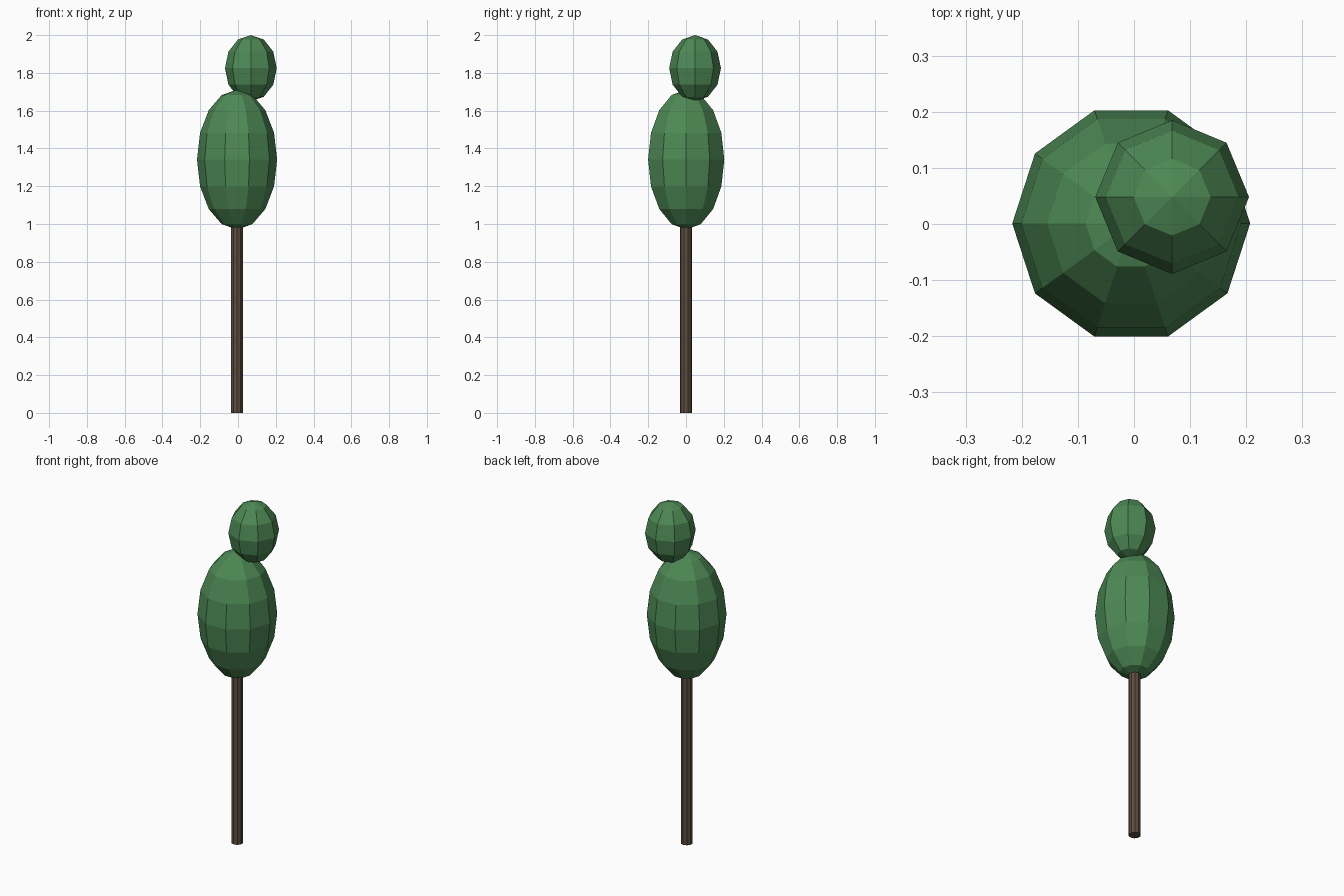
import bpy
import math

if "Cube" in bpy.data.objects:
    bpy.data.objects.remove(bpy.data.objects["Cube"])


def material(name, rgb):
    m = bpy.data.materials.new(name)
    m.diffuse_color = (*rgb, 1.0)
    m.use_nodes = True
    m.node_tree.nodes["Principled BSDF"].inputs["Base Color"].default_value = m.diffuse_color
    return m


leaf_green = material("leaf_green", (0.075, 0.25, 0.09))
bark_brown = material("bark_brown", (0.11, 0.075, 0.05))


def finish(name, mat):
    obj = bpy.context.object
    obj.name = name
    obj.data.materials.append(mat)
    bpy.ops.object.shade_flat()


def foliage(name, sides, rings, radius, height, center, turn=0.0):
    bpy.ops.mesh.primitive_uv_sphere_add(
        segments=sides, ring_count=rings, radius=1,
        location=center, rotation=(0, 0, turn))
    bpy.context.object.scale = (radius, radius, height / 2)
    bpy.ops.object.transform_apply(location=False, rotation=True, scale=True)
    finish(name, leaf_green)


# Trunk, its top hidden inside the lower foliage
trunk_top = 1.0
bpy.ops.mesh.primitive_cylinder_add(
    vertices=10, radius=0.033, depth=trunk_top,
    location=(-0.005, 0, trunk_top / 2))
finish("trunk", bark_brown)

# Large egg-shaped foliage, with a corner facing front and back
foliage("lower_foliage", 10, 8, 0.212, 0.74, (-0.005, 0.001, 1.341), math.pi / 2)

# Small offset tuft on top
foliage("upper_foliage", 8, 6, 0.137, 0.35, (0.068, 0.048, 1.825))
